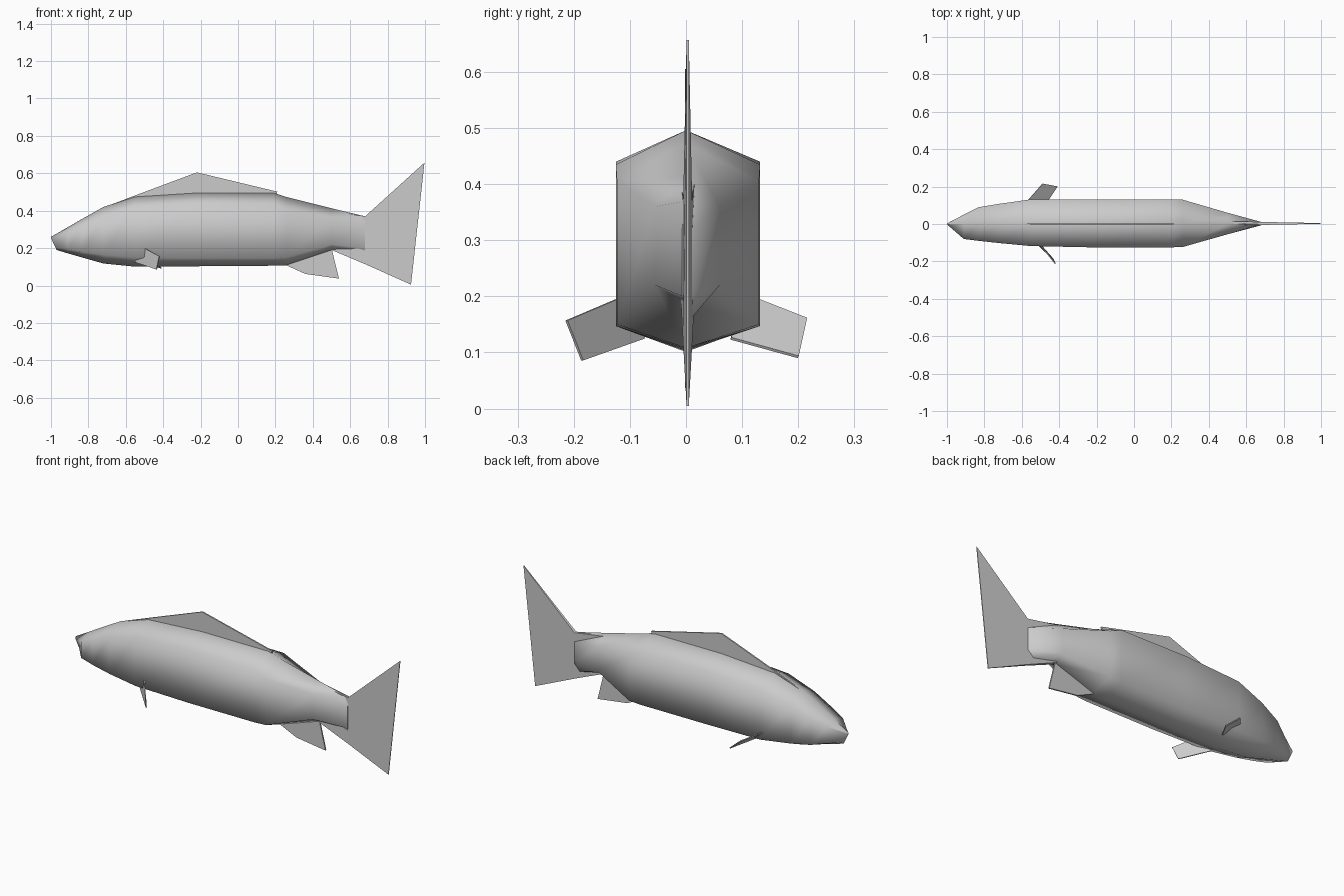
import bpy, bmesh, math

cube = bpy.data.objects.get("Cube")
if cube:
    bpy.data.objects.remove(cube)

# Single plain grey
grey = bpy.data.materials.new("fish_grey")
grey.use_nodes = True
COLOUR = (0.6, 0.6, 0.6, 1)
grey.diffuse_color = COLOUR
grey.node_tree.nodes["Principled BSDF"].inputs["Base Color"].default_value = COLOUR


def finish(bm, name, angle):
    bmesh.ops.remove_doubles(bm, verts=bm.verts, dist=0.0005)
    bmesh.ops.recalc_face_normals(bm, faces=bm.faces)
    mesh = bpy.data.meshes.new(name)
    bm.to_mesh(mesh)
    bm.free()
    mesh.materials.append(grey)
    obj = bpy.data.objects.new(name, mesh)
    bpy.context.collection.objects.link(obj)
    bpy.ops.object.select_all(action="DESELECT")
    obj.select_set(True)
    bpy.context.view_layer.objects.active = obj
    bpy.ops.object.shade_smooth_by_angle(angle=math.radians(angle))
    return obj


def loft(name, rings, angle):
    """Skin a list of closed rings and cap both ends."""
    bm = bmesh.new()
    loops = [[bm.verts.new(p) for p in ring] for ring in rings]
    n = len(loops[0])
    for a, b in zip(loops, loops[1:]):
        for i in range(n):
            j = (i + 1) % n
            bm.faces.new((a[i], a[j], b[j], b[i]))
    bm.faces.new(loops[0])
    bm.faces.new(loops[-1])
    return finish(bm, name, angle)


def plate(name, outline, offset):
    """Thin fin: an outline pushed out to both sides by an offset vector."""
    sides = [[[c + s * o for c, o in zip(p, offset)] for p in outline] for s in (-1, 1)]
    return loft(name, sides, 40)


# Body sections: x, right width, left width, ridge, shoulder, flank base, keel
sections = [
    (-0.91, 0.080, 0.050, 0.312, 0.285, 0.195, 0.172),
    (-0.83, 0.090, 0.090, 0.358, 0.325, 0.180, 0.149),
    (-0.72, 0.102, 0.108, 0.420, 0.375, 0.165, 0.118),
    (-0.55, 0.118, 0.132, 0.475, 0.422, 0.150, 0.101),
    (-0.22, 0.125, 0.132, 0.496, 0.440, 0.147, 0.103),
    (0.19, 0.125, 0.132, 0.496, 0.435, 0.147, 0.106),
    (0.26, 0.123, 0.130, 0.473, 0.405, 0.150, 0.108),
    (0.50, 0.055, 0.060, 0.413, 0.360, 0.220, 0.188),
    (0.68, 0.007, 0.011, 0.370, 0.320, 0.200, 0.150),
]
rings = [[(-1.0, 0, 0.26), (-0.998, 0.004, 0.25), (-0.974, 0.004, 0.20),
          (-0.97, 0, 0.19), (-0.974, -0.004, 0.20), (-0.998, -0.004, 0.25)]]
for x, right, left, ridge, shoulder, flank, keel in sections:
    rings.append([(x, 0, ridge), (x, left, shoulder), (x, left, flank),
                  (x, 0, keel), (x, -right, flank), (x, -right, shoulder)])
loft("body", rings, 75)

# Tail fin, thick at the root and sharp at the trailing edge
tail_rings = []
for half, (top, bottom) in ((0.012, ((0.50, 0.40), (0.50, 0.19))),
                            (0.008, ((0.68, 0.37), (0.68, 0.114))),
                            (0.002, ((0.997, 0.657), (0.925, 0.005)))):
    tail_rings.append([(top[0], 0.003 - half, top[1]), (top[0], 0.003 + half, top[1]),
                       (bottom[0], 0.003 + half, bottom[1]), (bottom[0], 0.003 - half, bottom[1])])
loft("tail_fin", tail_rings, 60)

# Dorsal and anal fins on the centre line
plate("dorsal_fin", [(-0.70, 0.002, 0.425), (-0.48, 0.002, 0.508), (-0.22, 0.002, 0.605),
                     (0.21, 0.002, 0.502), (0.20, 0.002, 0.46), (-0.55, 0.002, 0.44)], (0, 0.004, 0))
plate("anal_fin", [(0.25, 0.002, 0.112), (0.36, 0.002, 0.062), (0.54, 0.002, 0.037),
                   (0.50, 0.002, 0.20), (0.34, 0.002, 0.17)], (0, 0.004, 0))

# Pectoral fins, swept back and twisted differently on each side
plate("right_pectoral_fin", [(-0.51, -0.10, 0.205), (-0.42, -0.213, 0.157),
                             (-0.435, -0.185, 0.086), (-0.55, -0.075, 0.125)], (0.002, 0.002, 0))
plate("left_pectoral_fin", [(-0.59, 0.10, 0.205), (-0.49, 0.215, 0.160),
                            (-0.41, 0.200, 0.092), (-0.49, 0.08, 0.125)], (0.002, 0.001, 0.002))
